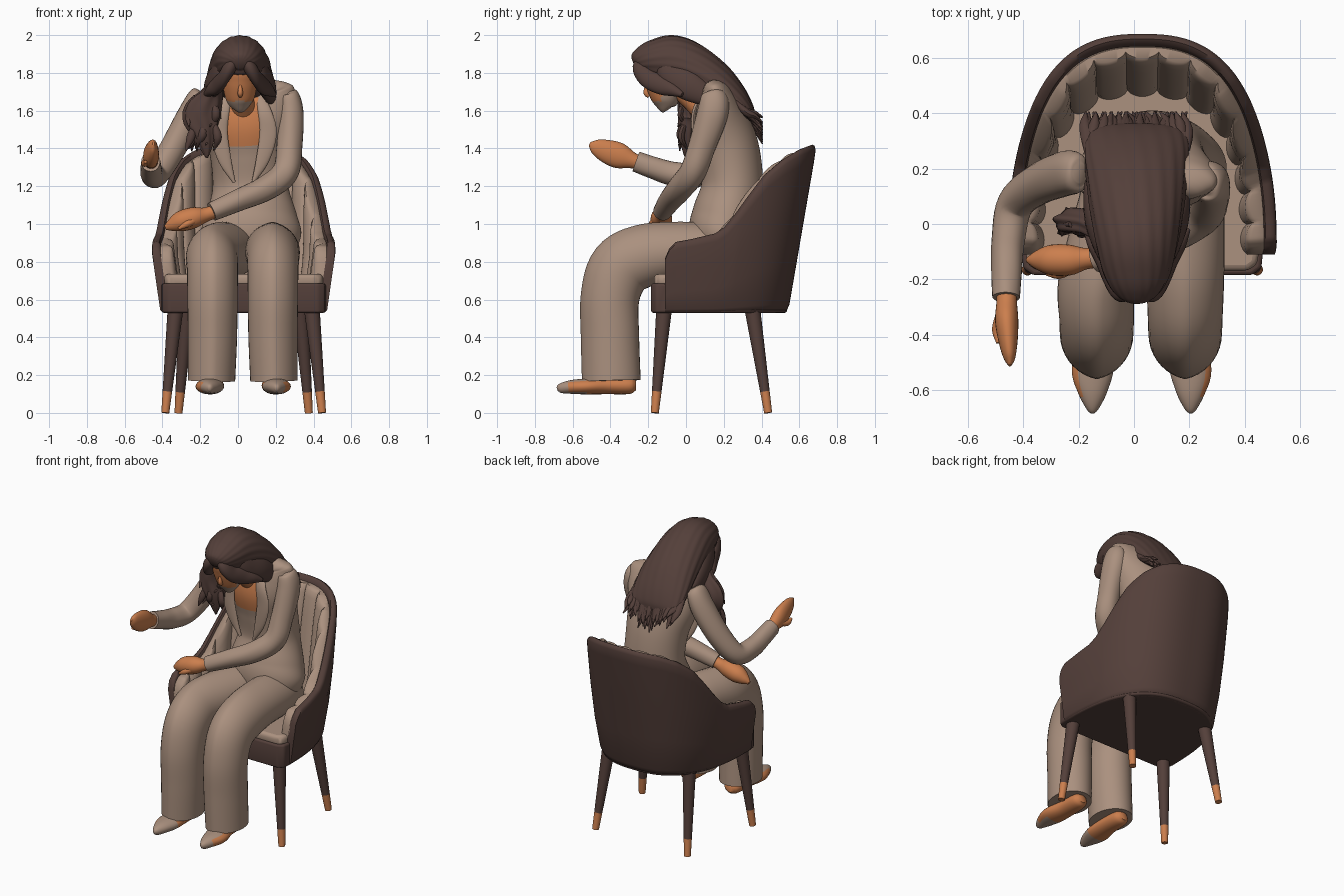
import bpy, bmesh, math, random
from mathutils import Vector

cube = bpy.data.objects.get("Cube")
if cube:
    bpy.data.objects.remove(cube)
random.seed(4)


def material(name, rgb):
    m = bpy.data.materials.new(name)
    m.use_nodes = True
    m.diffuse_color = (*rgb, 1)
    bsdf = m.node_tree.nodes["Principled BSDF"]
    bsdf.inputs["Base Color"].default_value = (*rgb, 1)
    bsdf.inputs["Roughness"].default_value = 0.8
    return m


TAN = material("warm taupe", (0.405, 0.282, 0.212))
DARK = material("dark brown", (0.088, 0.05, 0.042))
COPPER = material("copper skin", (0.6, 0.21, 0.075))


def finish(name, bm, mats, rule=None, angle=50):
    """Turn a bmesh into a smooth object; rule(centre, normal) picks the material."""
    bmesh.ops.recalc_face_normals(bm, faces=bm.faces)
    for f in bm.faces:
        f.smooth = True
        if rule:
            f.material_index = int(rule(f.calc_center_median(), f.normal))
    me = bpy.data.meshes.new(name)
    bm.to_mesh(me)
    bm.free()
    for m in mats:
        me.materials.append(m)
    me.set_sharp_from_angle(angle=math.radians(angle))
    ob = bpy.data.objects.new(name, me)
    bpy.context.collection.objects.link(ob)
    return ob


def resample(points, n):
    """Smooth curve through (x, y, z, a, b) points."""
    p = [Vector(q) for q in points]
    p = [2 * p[0] - p[1]] + p + [2 * p[-1] - p[-2]]
    out = []
    for i in range(1, len(p) - 2):
        p0, p1, p2, p3 = p[i - 1:i + 3]
        for k in range(n):
            t = k / n
            out.append(0.5 * (2 * p1 + (p2 - p0) * t + (2 * p0 - 5 * p1 + 4 * p2 - p3) * t * t
                              + (3 * p1 - p0 - 3 * p2 + p3) * t ** 3))
    return out + [p[-2]]


def loft(name, points, mats, ref="X", steps=5, seg=24, crease=0, wave=0, waves=18, rule=None):
    """Sweep an ellipse along a path; a lies along the ref axis, b across it."""
    ref = Vector([float(ref == c) for c in "XYZ"])
    pts = resample(points, steps)
    mid = [Vector(p[:3]) for p in pts]
    bm = bmesh.new()
    rings = []
    for i, p in enumerate(pts):
        t = (mid[min(i + 1, len(mid) - 1)] - mid[max(i - 1, 0)]).normalized()
        a = (ref - t * ref.dot(t)).normalized()
        b = t.cross(a)
        ring = []
        for k in range(seg):
            w = math.tau * k / seg
            r = 1 + wave * math.sin(waves * w + 0.3 * i)
            if math.sin(w) > 0:
                r += crease * (1 - abs(math.cos(w))) ** 2
            ring.append(bm.verts.new(mid[i] + r * (a * max(p[3], .002) * math.cos(w)
                                                   + b * max(p[4], .002) * math.sin(w))))
        rings.append(ring)
    for r0, r1 in zip(rings, rings[1:]):
        for k in range(seg):
            bm.faces.new((r0[k], r0[k - 1], r1[k - 1], r1[k]))
    bm.faces.new(rings[0])
    bm.faces.new(rings[-1])
    return finish(name, bm, mats, rule)


# ---- Chair ----
CX, FRONT, BASE, COLS = 0.03, -0.11, 0.53, 180
RIM = [(0, .82), (.03, .87), (.08, .905), (.2, .92), (.38, .95), (.45, .985), (.53, 1.06), (.6, 1.14),
       (.71, 1.265), (.82, 1.345), (.92, 1.395), (1, 1.42)]


def rim_height(f):
    for (f0, z0), (f1, z1) in zip(RIM, RIM[1:]):
        if f <= f1 + 1e-6:
            return z0 + (z1 - z0) * (f - f0) / (f1 - f0)
    return RIM[-1][1]


def plan(w, z, off):
    c, s = math.cos(w), max(0, math.sin(w))
    width = .44 + .046 * min(1, (z - BASE) / .32) - off
    depth = .54 + .155 * (z - BASE) / .9 - off - FRONT
    return Vector((CX + math.copysign(width * abs(c) ** .77, c), FRONT + depth * s ** .77, z))


def even_angles(n):
    """Angles that space the columns evenly along the plan curve."""
    fine = [math.pi * i / 3000 for i in range(3001)]
    total = [0]
    for u, v in zip(fine, fine[1:]):
        total.append(total[-1] + (plan(u, 1, .05) - plan(v, 1, .05)).length)
    out, j = [], 0
    for i in range(n + 1):
        while j < 3000 and total[j] < total[-1] * i / n:
            j += 1
        out.append(fine[j])
    return out


def wall(name, mat, profile, bottom, drop=0, scallop=0):
    """Curved wall following the chair plan; profile is (inset, height fraction)."""
    bm = bmesh.new()
    rows = []
    for i, w in enumerate(even_angles(COLS)):
        top = rim_height(max(0, math.sin(w)) ** .77) - drop
        col = []
        for off, h in profile:
            inset = off + (scallop * abs(math.sin(15 * math.pi * i / COLS)) ** .6 if off > .06 else 0)
            col.append(bm.verts.new(plan(w, bottom + (top - bottom) * h, inset)))
        rows.append(col)
    n = len(profile)
    for c0, c1 in zip(rows, rows[1:]):
        for k in range(n):
            bm.faces.new((c0[k - 1], c0[k], c1[k], c1[k - 1]))
    bm.faces.new(rows[0])
    bm.faces.new(rows[-1])
    return finish(name, bm, [mat])


wall("chair_shell", DARK, [(.025, 0), (.008, .015), (0, .05), (0, .3), (0, .6), (0, .9), (.002, .97), (.012, .993),
                           (.025, 1), (.04, .99), (.045, .96), (.045, .5), (.045, 0)], BASE)
wall("channelled_back", TAN, [(.04, 0), (.04, .96), (.05, .985), (.065, .99), (.078, .97), (.085, .92),
                              (.09, .75), (.09, .5), (.09, .25), (.09, 0)], .66, drop=.02, scallop=.025)


def seat_slab(name, mat, z0, z1, off, bevel):
    outline = [plan(math.pi * i / 40, BASE, off) for i in range(41)]
    outline += [Vector((CX + s * (x - off), y + off, BASE)) for s, x, y in
                ((-1, .435, -.165), (-1, .4, -.19), (1, .4, -.19), (1, .435, -.165))]
    bm = bmesh.new()
    face = bm.faces.new([bm.verts.new((p.x, p.y, z0)) for p in outline])
    new = bmesh.ops.extrude_face_region(bm, geom=[face])["geom"]
    bmesh.ops.translate(bm, vec=(0, 0, z1 - z0), verts=[v for v in new if isinstance(v, bmesh.types.BMVert)])
    ob = finish(name, bm, [mat])
    mod = ob.modifiers.new("soft_edge", "BEVEL")
    mod.width, mod.segments = bevel, 3


seat_slab("seat_base", DARK, BASE, .685, .005, .012)
seat_slab("seat_cushion", TAN, .67, .735, .02, .025)

for side, s in (("left", 1), ("right", -1)):
    for end, foot, top in (("front", (.415, -.165), (.36, -.115)), ("back", (.345, .435), (.3, .35))):
        path = [(CX + s * (foot[0] + (top[0] - foot[0]) * t), foot[1] + (top[1] - foot[1]) * t, .56 * t,
                 .021 + .021 * t, .021 + .021 * t) for t in (0, .2, .6, 1)]
        loft(f"chair_{end}_{side}_leg", path, [DARK, COPPER], steps=6, seg=20, rule=lambda c, n: c.z < .112)

# ---- Trousers and shoes ----
for side, hip, knee, ankle in (("left", .18, .185, .19), ("right", -.05, -.135, -.14)):
    loft(f"{side}_trouser_leg", [
        (hip, .26, .85, .13, .13), (hip, .1, .85, .145, .143), (.5 * (hip + knee), -.06, .85, .145, .147),
        (knee, -.22, .825, .14, .158), (knee, -.34, .76, .135, .16), (knee, -.395, .61, .133, .148),
        (knee, -.395, .4, .13, .147), (ankle, -.388, .17, .125, .148)], [TAN], steps=6, seg=36, crease=.1)
    toe = ankle + (.015 if side == "left" else -.01)
    out = 1 if side == "left" else -1
    loft(f"{side}_shoe", [
        (ankle, -.265, .145, .03, .025), (ankle, -.3, .145, .055, .045), (ankle, -.42, .145, .065, .046),
        (toe, -.53, .14, .075, .042), (toe, -.61, .137, .052, .036), (toe, -.665, .13, .024, .025),
        (toe, -.682, .125, .008, .01)],
        [TAN, COPPER], rule=lambda c, n: c.y > -.53 or (n.x * out > .5 and c.y > -.62))

# ---- Jacket with open neckline ----
loft("jacket", [
    (.07, .2, .84, .23, .15), (.07, .2, .95, .265, .185), (.07, .22, 1.05, .24, .185), (.065, .245, 1.2, .2, .165),
    (.055, .225, 1.38, .205, .165), (.045, .185, 1.53, .24, .155), (.045, .165, 1.65, .26, .115),
    (.04, .155, 1.695, .235, .075), (.03, .13, 1.715, .07, .045)], [TAN, COPPER], steps=8, seg=72,
    rule=lambda c, n: n.y < -.2 and 1.41 < c.z < 1.69 and abs(c.x - .025) < .095)
for side, s in (("left", 1), ("right", -1)):
    loft(f"{side}_lapel", [(.03 + s * x, y, z, a, .012) for x, y, z, a in
                           ((.05, .055, 1.22, .008), (.1, .045, 1.34, .035), (.13, .04, 1.48, .045),
                            (.11, .045, 1.6, .035), (.075, .1, 1.7, .02))], [TAN], seg=16)

# ---- Sleeves and hands ----
loft("left_sleeve", [
    (.265, .15, 1.7, .035, .03), (.272, .15, 1.675, .07, .055), (.28, .14, 1.58, .082, .068),
    (.272, .085, 1.41, .072, .068), (.25, .035, 1.275, .07, .07), (.15, -.03, 1.19, .068, .066),
    (0, -.085, 1.125, .06, .058), (-.14, -.125, 1.065, .05, .05)], [TAN], ref="Y", steps=6, wave=.012, waves=5)
loft("right_sleeve", [
    (-.195, .185, 1.7, .03, .035), (-.21, .185, 1.675, .055, .072), (-.255, .18, 1.57, .07, .082),
    (-.35, .14, 1.39, .07, .075), (-.43, .07, 1.265, .066, .066), (-.455, -.06, 1.265, .06, .064),
    (-.46, -.18, 1.3, .055, .058), (-.462, -.265, 1.33, .05, .055)], [TAN], ref="X", steps=6, wave=.012, waves=5)
loft("left_hand", [
    (-.1, -.12, 1.075, .036, .036), (-.17, -.125, 1.05, .038, .038), (-.23, -.13, 1.035, .055, .055),
    (-.3, -.13, 1.015, .055, .055), (-.35, -.13, .995, .035, .035), (-.385, -.13, .98, .01, .012)],
    [COPPER], ref="Y")
loft("left_thumb", [(-.21, -.15, 1.03, .02, .02), (-.27, -.18, 1.0, .018, .018), (-.315, -.18, .975, .007, .007)],
     [COPPER], ref="Y", seg=12)
loft("right_hand", [
    (-.462, -.22, 1.315, .036, .036), (-.46, -.28, 1.335, .037, .042), (-.46, -.35, 1.36, .042, .067),
    (-.455, -.42, 1.385, .035, .062), (-.45, -.48, 1.41, .022, .04), (-.448, -.51, 1.425, .006, .01)], [COPPER])
loft("right_thumb", [(-.475, -.32, 1.34, .022, .02), (-.495, -.38, 1.32, .018, .018), (-.49, -.43, 1.33, .008, .008)],
     [COPPER], seg=12)

# ---- Head ----
loft("neck", [(.03, .1, 1.6, .07, .07), (.02, .02, 1.67, .058, .058), (.01, -.08, 1.75, .055, .055)], [COPPER])
loft("face", [
    (.012, -.095, 1.605, .015, .02), (.012, -.1, 1.615, .042, .045), (.01, -.105, 1.65, .07, .068),
    (.01, -.115, 1.7, .085, .083), (.01, -.125, 1.76, .092, .095), (.01, -.13, 1.82, .09, .1),
    (.01, -.12, 1.88, .05, .05)], [COPPER, TAN], seg=36,
    rule=lambda c, n: c.z < 1.65 or (c.z < 1.73 and c.y > -.13))
loft("nose", [(.012, -.205, 1.74, .007, .01), (.012, -.21, 1.695, .014, .015), (.012, -.195, 1.675, .01, .01)],
     [COPPER], seg=12)

# ---- Hair ----
loft("hair", [
    (.01, -.278, 1.85, .03, .03), (.01, -.25, 1.86, .08, .068), (.01, -.18, 1.868, .12, .107),
    (.01, -.08, 1.86, .145, .14), (.01, .03, 1.82, .165, .135), (.01, .15, 1.745, .18, .115),
    (.01, .25, 1.66, .188, .085), (.01, .32, 1.59, .18, .05), (.01, .35, 1.555, .15, .02)],
    [DARK], steps=6, seg=72, wave=.014)
for side, s in (("left", 1), ("right", -1)):
    loft(f"{side}_fringe", [(.01 + s * x, y, z, a, b) for x, y, z, a, b in
                            ((.015, -.23, 1.875, .025, .03), (.055, -.238, 1.825, .035, .045),
                             (.09, -.2, 1.77, .03, .05), (.12, -.13, 1.735, .03, .05),
                             (.15, -.07, 1.71, .03, .035), (.185, -.02, 1.685, .01, .012))], [DARK])
    loft(f"{side}_side_hair", [(.01 + s * x, y, z, r * .55, r) for x, y, z, r in
                               ((.09, -.1, 1.86, .07), (.113, -.06, 1.79, .085), (.145, .02, 1.73, .08),
                                (.165, .12, 1.67, .05), (.17, .2, 1.62, .015))], [DARK])
# ragged ends down the back
for i in range(34):
    u = i / 16.5 - 1
    x = .01 + .18 * u
    tip = 1.45 + .09 * u * u + random.uniform(-.03, .05)
    loft(f"back_strand_{i + 1}", [
        (x * .97, .24, 1.7 - .03 * u * u, .01, .012), (x, .32, 1.62 - .03 * u * u, .024, .02),
        (x + random.uniform(-.01, .01), .365, .55 * tip + .45 * 1.61, .018, .014),
        (x + random.uniform(-.02, .02), .405, tip, .003, .003)], [DARK], steps=3, seg=8)
# bunch falling over the right shoulder
loft("front_bunch", [
    (-.12, -.03, 1.73, .04, .04), (-.145, .0, 1.67, .065, .045), (-.19, .01, 1.58, .1, .05),
    (-.18, .005, 1.49, .07, .045), (-.17, .0, 1.41, .035, .025), (-.165, .0, 1.35, .006, .006)],
    [DARK], wave=.07, waves=7, seg=42)
for i in range(18):
    x, z = -.26 + .009 * i, random.uniform(1.38, 1.52)
    loft(f"front_strand_{i + 1}", [
        (.6 * x - .07, .0, z + .16, .012, .012), (x, random.uniform(-.04, .05), z + .07, .022, .016),
        (x - random.uniform(-.01, .04), random.uniform(-.05, .06), z, .003, .003)], [DARK], steps=4, seg=8)
